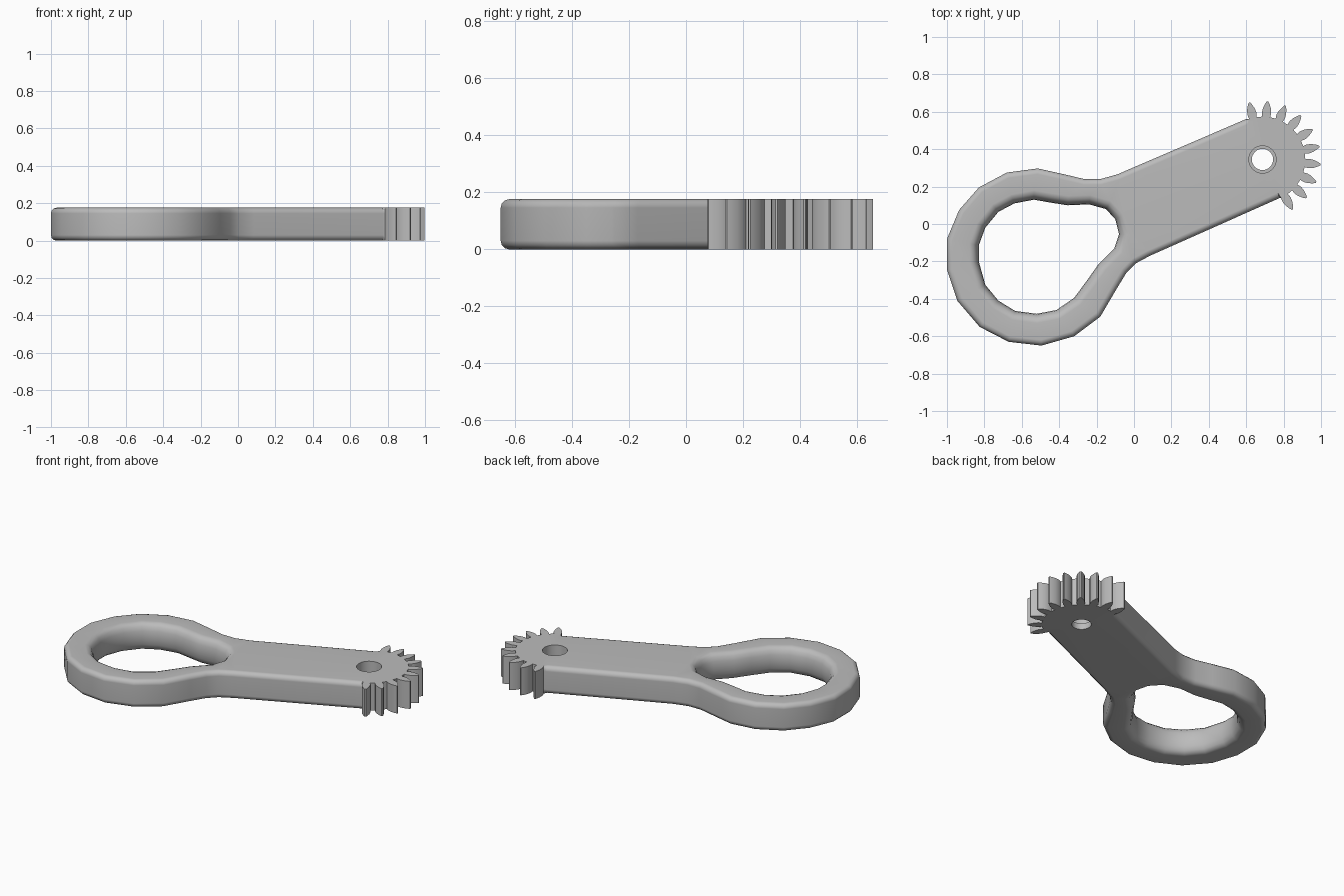
import bpy, bmesh, math
from mathutils import Vector

if "Cube" in bpy.data.objects:
    bpy.data.objects.remove(bpy.data.objects["Cube"], do_unlink=True)

H = 0.176                        # plate thickness
PIVOT = Vector((0.687, 0.345))   # centre of the gear and its pin hole

# Outer edge, clockwise: over the ring to the gear, then back under it
upper_edge = [(-1, -.08), (-.935, .075), (-.83, .195), (-.68, .275), (-.515, .297),
              (-.37, .265), (-.265, .24), (-.18, .24), (-.09, .265), (.597, .56)]
lower_edge = [(.777, .138), (.085, -.17), (.01, -.21), (-.04, -.26), (-.095, -.35),
              (-.18, -.495), (-.32, -.60), (-.495, -.65), (-.67, -.63), (-.825, -.55),
              (-.945, -.41), (-1, -.245)]
# Pear-shaped finger hole, clockwise
finger_hole = [(-.83, -.2), (-.83, -.115), (-.795, -.02), (-.725, .065), (-.64, .11),
               (-.535, .13), (-.45, .115), (-.355, .1), (-.24, .105), (-.15, .08),
               (-.1, .025), (-.08, -.055), (-.105, -.13), (-.19, -.215), (-.25, -.3),
               (-.32, -.395), (-.415, -.46), (-.52, -.48), (-.635, -.465),
               (-.725, -.41), (-.795, -.325)]


def polar(radius, angle, side=0.0):
    """Point at a radius along an angle from the pivot, shifted sideways."""
    d = Vector((math.cos(angle), math.sin(angle)))
    return PIVOT + d * radius + Vector((-d.y, d.x)) * side


def gear_teeth():
    """Ten petal-shaped teeth, clockwise round the end of the arm."""
    flank = [(.228, .021), (.25, .025), (.275, .021), (.298, .012), (.312, .004)]
    points = []
    for i in range(10):
        a = math.radians(103 - 18 * i)
        points += [polar(r, a, w) for r, w in flank]
        points += [polar(r, a, -w) for r, w in reversed(flank)]
    return points


def wall(bm, points, levels, weights=None):
    """Skin a closed outline through (height, inset) levels; return end edges."""
    points = [Vector(p) for p in points]
    n = len(points)
    weights = weights or [1] * n
    inward = []
    for i, p in enumerate(points):
        t = (p - points[i - 1]).normalized() + (points[(i + 1) % n] - p).normalized()
        inward.append(Vector((t.y, -t.x)).normalized())
    rings = []
    for z, inset in levels:
        flat = [p + d * inset * w for p, d, w in zip(points, inward, weights)]
        rings.append([bm.verts.new((q.x, q.y, z)) for q in flat])
    for a, b in zip(rings, rings[1:]):
        for i in range(n):
            j = (i + 1) % n
            bm.faces.new((a[i], a[j], b[j], b[i]))
    return [[bm.edges.get((r[i], r[(i + 1) % n])) for i in range(n)]
            for r in (rings[0], rings[-1])]


def rounded(steps):
    """Mirror a rounded bottom edge onto the top."""
    return steps + [(H - z, inset) for z, inset in reversed(steps)]


bm = bmesh.new()
teeth = gear_teeth()
outline = upper_edge + teeth + lower_edge
# Rounded edges on the handle, square edges on the gear
weights = [1] * len(upper_edge) + [0] * len(teeth) + [1] * len(lower_edge)
outer = wall(bm, outline, rounded([(0, .03), (.004, .015), (.015, .004), (.03, 0)]), weights)
inner = wall(bm, finger_hole,
             rounded([(0, -.05), (.006, -.03), (.02, -.014), (.045, -.004), (.075, 0)]))
# Pin hole with a wider counterbore from the top
circle = [polar(.057, -math.tau * i / 32) for i in range(32)]
pin = wall(bm, circle, [(0, 0), (.04, 0), (.04, -.016), (H, -.016)])

# Flat underside and top between the three outlines
for k, up in ((0, -1), (1, 1)):
    bmesh.ops.triangle_fill(bm, edges=outer[k] + inner[k] + pin[k],
                            use_beauty=True, normal=(0, 0, up))
bmesh.ops.recalc_face_normals(bm, faces=bm.faces)

mesh = bpy.data.meshes.new("geared_ring_handle")
bm.to_mesh(mesh)
bm.free()
handle = bpy.data.objects.new("geared_ring_handle", mesh)
bpy.context.collection.objects.link(handle)

grey = bpy.data.materials.new("plain_grey")
grey.use_nodes = True
color = (0.5, 0.5, 0.5, 1)
grey.diffuse_color = color
grey.node_tree.nodes["Principled BSDF"].inputs["Base Color"].default_value = color
mesh.materials.append(grey)

# Smooth rounded edges while the broad faces stay flat
bpy.ops.object.select_all(action="DESELECT")
handle.select_set(True)
bpy.context.view_layer.objects.active = handle
bpy.ops.object.shade_smooth_by_angle(angle=math.radians(35))
weighted = handle.modifiers.new("flat_faces", "WEIGHTED_NORMAL")
weighted.keep_sharp = True
